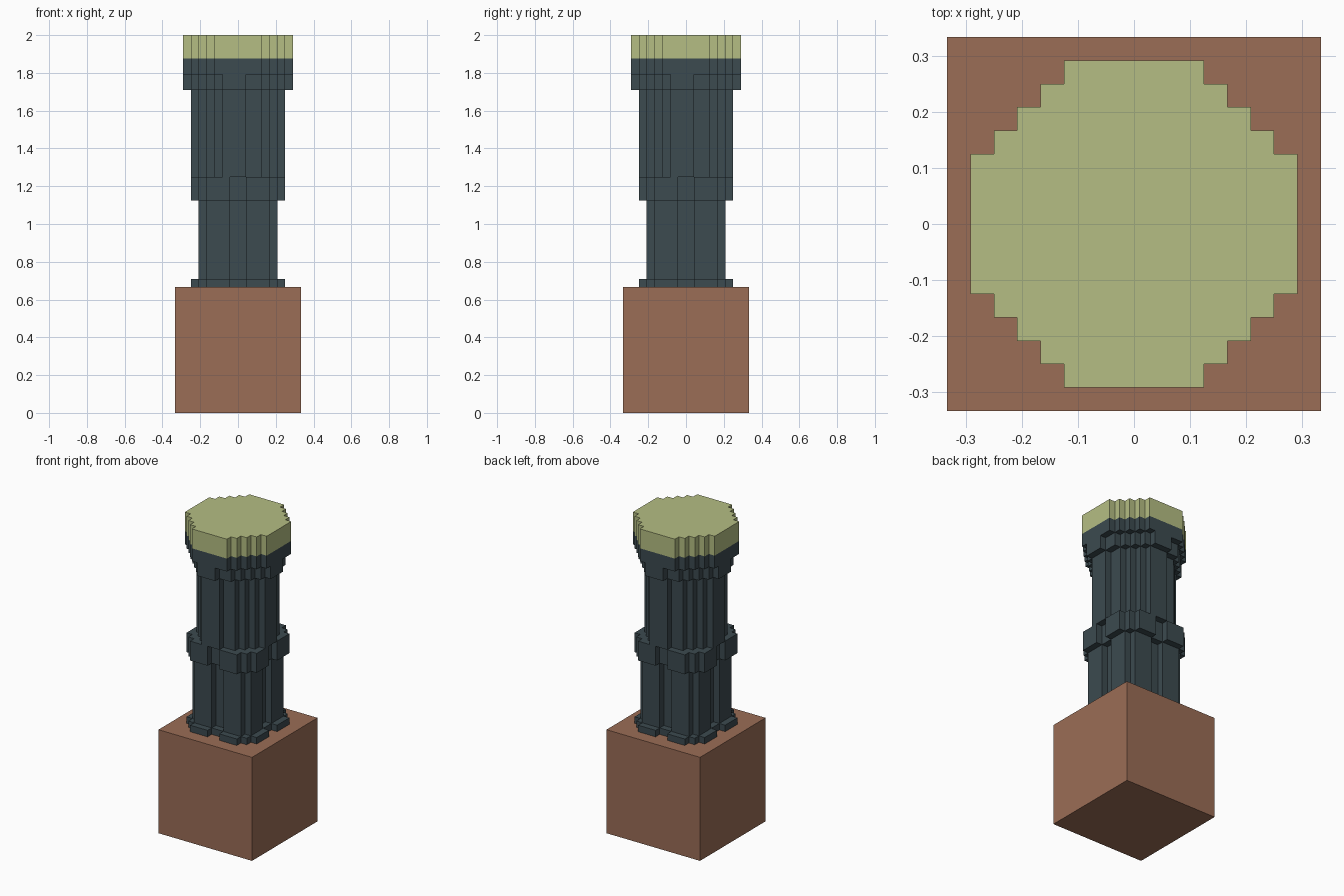
import bpy
import bmesh

cube = bpy.data.objects.get("Cube")
if cube:
    bpy.data.objects.remove(cube, do_unlink=True)

U = 1 / 24  # one block unit


def material(name, rgb):
    mat = bpy.data.materials.new(name)
    mat.use_nodes = True
    color = (*rgb, 1)
    mat.diffuse_color = color
    mat.node_tree.nodes["Principled BSDF"].inputs["Base Color"].default_value = color
    return mat


brown = material("clay brown", (0.328, 0.153, 0.093))
slate = material("dark slate", (0.045, 0.069, 0.080))
green = material("pale green", (0.462, 0.515, 0.227))


def prism(name, quarter, bottom, top, mat):
    """Repeat a quarter outline four times around z and extrude it."""
    outline = []
    for _ in range(4):
        outline += quarter
        quarter = [(-y, x) for x, y in quarter]
    bm = bmesh.new()
    base = bm.faces.new([bm.verts.new((x * U, y * U, bottom * U)) for x, y in outline])
    sides = bmesh.ops.extrude_face_region(bm, geom=[base], use_keep_orig=True)
    moved = [v for v in sides["geom"] if isinstance(v, bmesh.types.BMVert)]
    bmesh.ops.translate(bm, verts=moved, vec=(0, 0, (top - bottom) * U))
    bmesh.ops.recalc_face_normals(bm, faces=bm.faces)
    mesh = bpy.data.meshes.new(name)
    bm.to_mesh(mesh)
    bm.free()
    mesh.materials.append(mat)
    obj = bpy.data.objects.new(name, mesh)
    bpy.context.collection.objects.link(obj)
    return obj


def stairs(corners):
    """Join outer corners with square inner steps."""
    path = [corners[0]]
    for (x, _), (nx, ny) in zip(corners, corners[1:]):
        path += [(x, ny), (nx, ny)]
    return path


# Quarter outlines, running from the front face round to the +x face
block = [(8, -8)]
grooved = [(1, -4), (1, -5)] + stairs([(4, -5), (5, -4)]) + [(5, -1), (4, -1)]
collar = [(1, -5), (1, -6)] + stairs([(4, -6), (5, -5), (6, -4)]) + [(6, -1), (5, -1)]
ribbed = stairs([(1, -6), (3, -5), (4, -4), (5, -3), (6, -2)])
corbel = stairs([(1, -7), (3, -6), (4, -5), (5, -4), (6, -3), (7, -2)])
disc = stairs([(3, -7), (4, -6), (5, -5), (6, -4), (7, -3)])

# Parts from the ground up
prism("base_block", block, 0, 16, brown)
prism("column_foot", collar, 16, 17, slate)
prism("lower_column", grooved, 17, 27, slate)
prism("middle_collar", collar, 27, 30, slate)
prism("upper_column", ribbed, 30, 41, slate)
prism("corbel_ring", corbel, 41, 43, slate)
prism("cap_rim", disc, 43, 45, slate)
prism("cap_top", disc, 45, 48, green)
